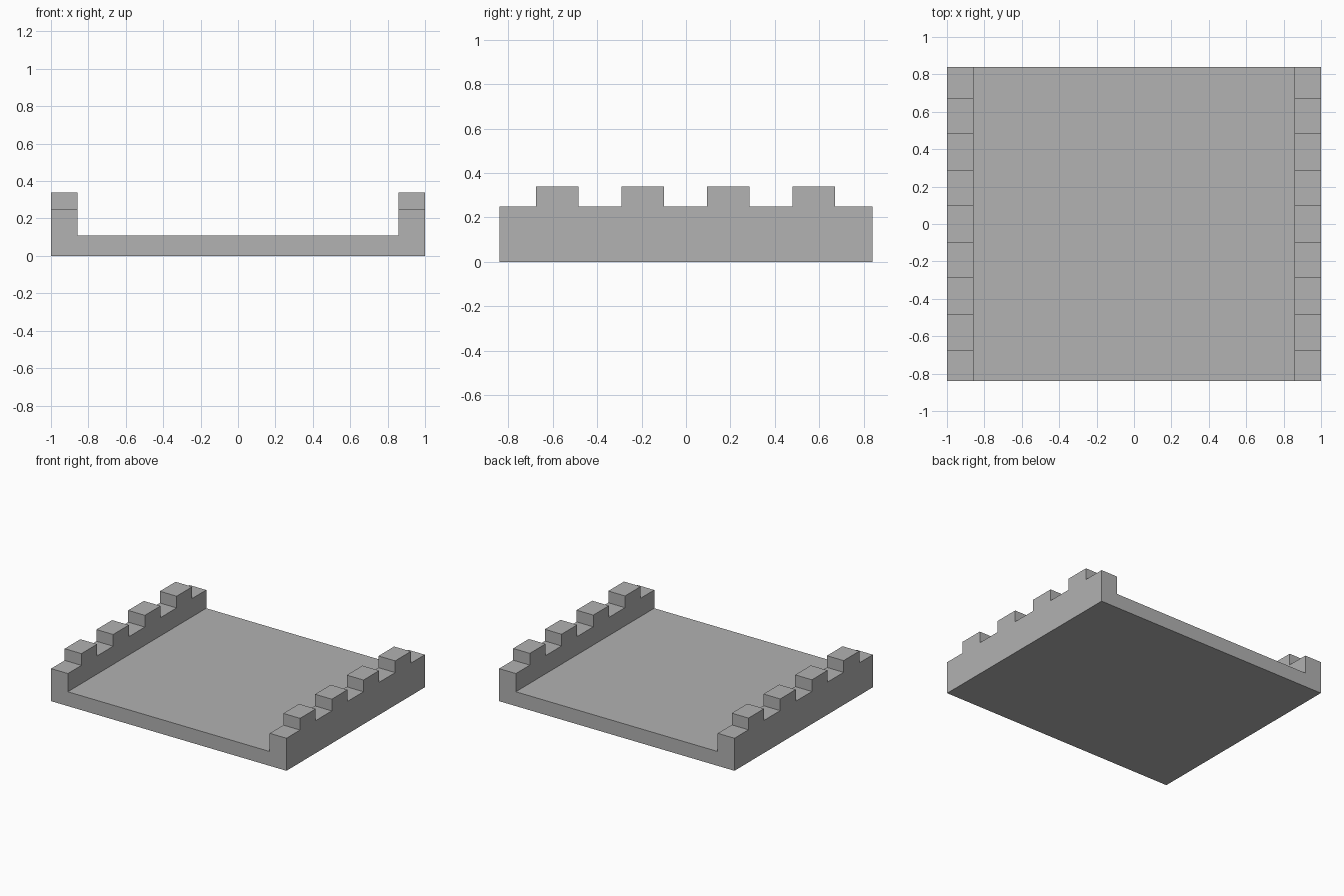
import bpy
import bmesh
from mathutils import Vector

cube = bpy.data.objects.get("Cube")
if cube:
    bpy.data.objects.remove(cube, do_unlink=True)

HALF_X, HALF_Y, INNER_X = 1.0, 0.84, 0.858
FLOOR_Z, WALL_Z, TOP_Z = 0.11, 0.25, 0.34
MERLON_WIDTH = 0.19
merlons = [(-0.675 + i * 0.385, -0.675 + i * 0.385 + MERLON_WIDTH) for i in range(4)]

# Stone colour
stone = bpy.data.materials.new("stone_grey")
stone.use_nodes = True
grey = (0.445, 0.445, 0.445, 1.0)
stone.diffuse_color = grey
stone.node_tree.nodes["Principled BSDF"].inputs["Base Color"].default_value = grey

# U-shaped walkway section, swept from front to back
bm = bmesh.new()
half = [(HALF_X, 0), (HALF_X, WALL_Z), (INNER_X, WALL_Z), (INNER_X, FLOOR_Z)]
section = half + [(-x, z) for x, z in reversed(half)]
face = bm.faces.new([bm.verts.new((x, -HALF_Y, z)) for x, z in section])
swept = bmesh.ops.extrude_face_region(bm, geom=[face], use_keep_orig=True)
bmesh.ops.translate(bm, vec=(0, 2 * HALF_Y, 0),
                    verts=[g for g in swept["geom"] if isinstance(g, bmesh.types.BMVert)])

# Cut the walls where each merlon starts and ends
for y in [edge for span in merlons for edge in span]:
    bmesh.ops.bisect_plane(bm, geom=bm.verts[:] + bm.edges[:] + bm.faces[:],
                           plane_co=Vector((0, y, 0)), plane_no=Vector((0, 1, 0)))

# Raise the merlons from the wall tops
tops = []
for f in bm.faces:
    c = f.calc_center_median()
    on_top = all(abs(v.co.z - WALL_Z) < 0.001 for v in f.verts)
    if on_top and any(a < c.y < b for a, b in merlons):
        tops.append(f)
raised = bmesh.ops.extrude_discrete_faces(bm, faces=tops)["faces"]
for f in raised:
    for v in f.verts:
        v.co.z = TOP_Z

# Merge the flat strips back into whole faces
bmesh.ops.dissolve_limit(bm, angle_limit=0.01, verts=bm.verts[:], edges=bm.edges[:])
bmesh.ops.recalc_face_normals(bm, faces=bm.faces[:])

mesh = bpy.data.meshes.new("battlement_walkway")
bm.to_mesh(mesh)
bm.free()
mesh.materials.append(stone)
bpy.context.collection.objects.link(bpy.data.objects.new("battlement_walkway", mesh))
